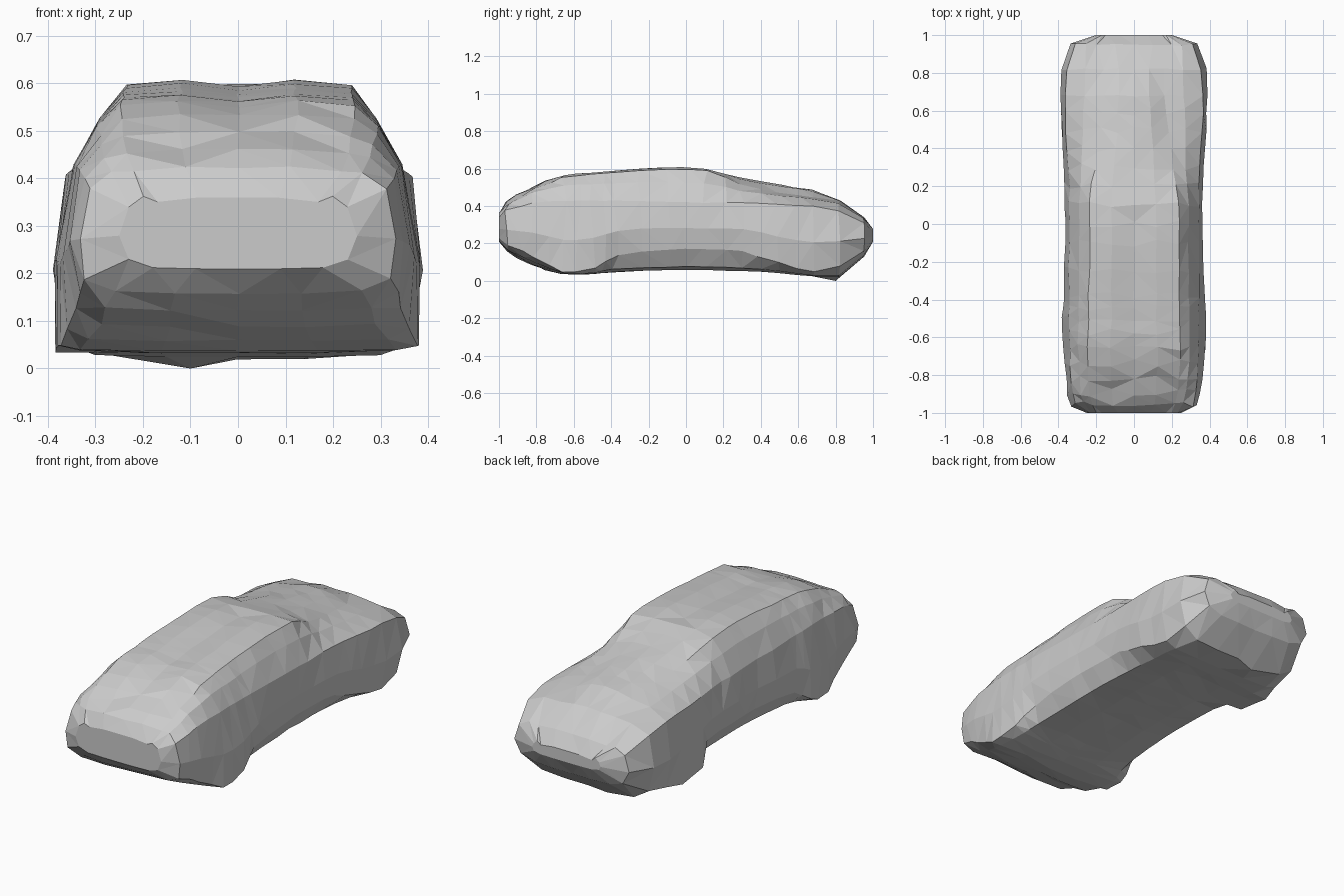
import bpy
import bmesh
import random

random.seed(4)
default_cube = bpy.data.objects.get("Cube")
if default_cube:
    bpy.data.objects.remove(default_cube, do_unlink=True)

# Body stations from nose to tail:
# y, base z, base half width, sill z, sill half width, widest half width,
# shoulder half width, shoulder z, roof half width, roof z
STATIONS = [
    (-1.0, .21, .18, .23, .23, .25, .23, .34, .17, .36),
    (-.95, .16, .26, .19, .32, .335, .31, .38, .22, .425),
    (-.82, .09, .29, .13, .345, .36, .33, .42, .24, .5),
    (-.65, .04, .33, .05, .375, .375, .34, .43, .25, .565),
    (-.5, .04, .32, .07, .375, .38, .345, .43, .24, .58),
    (-.38, .05, .3, .14, .35, .37, .345, .43, .24, .592),
    (-.1, .06, .29, .17, .345, .365, .342, .425, .235, .608),
    (.1, .06, .29, .17, .345, .365, .342, .42, .235, .6),
    (.3, .055, .29, .16, .35, .37, .345, .42, .21, .553),
    (.5, .045, .29, .1, .365, .38, .36, .41, .18, .517),
    (.68, .025, .3, .05, .36, .39, .365, .4, .16, .488),
    (.82, .02, .27, .08, .35, .385, .355, .375, .16, .43),
    (.95, .13, .22, .16, .3, .335, .31, .31, .2, .34),
    (1.0, .21, .15, .22, .19, .2, .19, .26, .15, .27),
]


def make_material(name, colour):
    material = bpy.data.materials.new(name)
    material.use_nodes = True
    material.diffuse_color = colour
    shader = next(n for n in material.node_tree.nodes if n.type == "BSDF_PRINCIPLED")
    shader.inputs["Base Color"].default_value = colour
    return material


def blend_stations(index, amount):
    """Smooth curve through neighbouring stations."""
    last = len(STATIONS) - 1
    before, start, end, after = (
        STATIONS[min(max(index + step, 0), last)] for step in (-1, 0, 1, 2))
    result = []
    for p, q, r, s in zip(before, start, end, after):
        value = q + amount * (r - p) / 2
        value += amount ** 2 * (p - 2.5 * q + 2 * r - s / 2)
        value += amount ** 3 * (3 * q - p - 3 * r + s) / 2
        result.append(value)
    return result


def half_section(station, side, deck_drop):
    """One side of a cross-section, from the base up to the roof."""
    y, base, base_w, sill, sill_w, wide_w, shoulder_w, shoulder, roof_w, roof = station
    belt = sill + (shoulder - sill) * 0.45
    # The right sill reaches its lowest corner ahead of the tail
    if side < 0 and 0.4 < y < 0.6:
        sill, sill_w = base, wide_w
    points = [
        (base_w * 0.5, base),
        (base_w, base + (sill - base) * 0.15),
        (sill_w, sill),
        (wide_w, belt),
        (shoulder_w, shoulder),
        ((shoulder_w + roof_w) / 2, (shoulder + roof) / 2 + 0.013 - deck_drop * 0.6),
        (roof_w, roof - 0.009 - deck_drop),
        (roof_w * 0.5, roof - deck_drop * 0.3),
    ]
    return [(side * x, z) for x, z in points]


def section(station):
    """Closed cross-section, running round from the middle of the base."""
    y, base, roof = station[0], station[1], station[-1]
    # Hollow down the middle of the roof, sloping flanks on the tail deck
    dip = 0.014 if -0.7 < y < 0.1 else 0.0
    on_deck = min(max((y - 0.1) / 0.25, 0), 1) if y < 0.8 else 0
    left = half_section(station, 1, 0.032 * on_deck)
    right = half_section(station, -1, 0.014 * on_deck)
    ring = [(0, base)] + left + [(0, roof - dip)] + right[::-1]
    return [(x, y, z) for x, z in ring]


# Loft the faceted hull
mesh = bmesh.new()
rings = []
count = len(STATIONS)
for index in range(count):
    middle = 0 < index < count - 4
    steps = (0.0, 0.5) if middle else (0.0,)
    for amount in steps:
        points = section(blend_stations(index, amount))
        rough = 0.007 if middle else 0.002
        ring = []
        for x, y, z in points:
            shift = random.uniform(-rough, rough)
            slide = random.uniform(-rough, rough) * 3
            if index in (0, count - 1):
                slide = 0
            ring.append(mesh.verts.new((x + shift * 0.6, y + slide, z - abs(shift) * 0.5)))
        rings.append(ring)

for first, second in zip(rings, rings[1:]):
    size = len(first)
    for i in range(size):
        j = (i + 1) % size
        mesh.faces.new((first[i], first[j], second[j], second[i]))
mesh.faces.new(rings[0])
mesh.faces.new(list(reversed(rings[-1])))

# Low keel point under the tail, right of centre
keel = min(rings[-3], key=lambda v: (v.co.x + 0.1) ** 2 + v.co.z ** 2)
keel.co = (-0.1, 0.8, 0.0)

bmesh.ops.triangulate(mesh, faces=mesh.faces[:], quad_method="SHORT_EDGE")
bmesh.ops.recalc_face_normals(mesh, faces=mesh.faces[:])
data = bpy.data.meshes.new("car_body")
mesh.to_mesh(data)
mesh.free()
body = bpy.data.objects.new("car_body", data)
bpy.context.collection.objects.link(body)
data.materials.append(make_material("light grey", (0.6, 0.6, 0.6, 1.0)))
